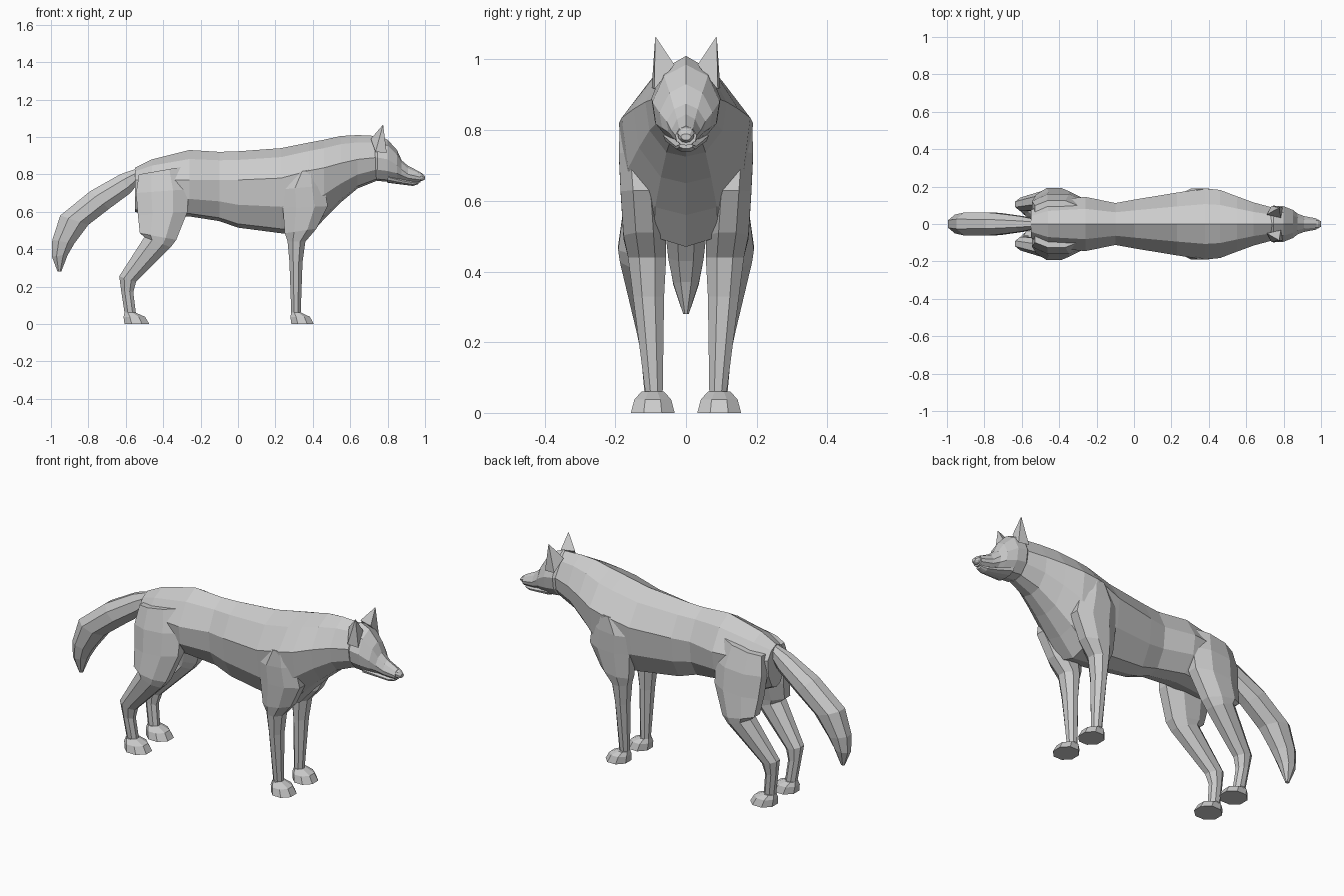
import bpy, bmesh
from math import cos, sin, pi
from mathutils import Vector


def loft(name, rings, mirror=False):
    """Skin a list of equal-sized point rings and cap both ends."""
    bm = bmesh.new()
    loops = [[bm.verts.new(p) for p in ring] for ring in rings]
    n = len(loops[0])
    for a, b in zip(loops, loops[1:]):
        for i in range(n):
            j = (i + 1) % n
            bm.faces.new((a[i], a[j], b[j], b[i]))
    bm.faces.new(loops[0])
    bm.faces.new(loops[-1])
    bmesh.ops.recalc_face_normals(bm, faces=bm.faces)
    mesh = bpy.data.meshes.new(name)
    bm.to_mesh(mesh)
    bm.free()
    obj = bpy.data.objects.new(name, mesh)
    bpy.context.collection.objects.link(obj)
    if mirror:
        mod = obj.modifiers.new("Mirror", 'MIRROR')
        mod.use_axis = (False, True, False)
        mod.use_clip = False
    return obj


def section(x, top, mid, bot, w, crest=0.56):
    """Symmetric ten-sided torso section at x."""
    up, dn = top - mid, mid - bot
    half = [(crest * w, top - 0.3 * up), (w, mid),
            (0.9 * w, mid - 0.52 * dn), (0.48 * w, bot + 0.08 * dn)]
    pts = [(0, top)] + half + [(0, bot)] + [(-y, z) for y, z in reversed(half)]
    return [Vector((x, y, z)) for y, z in pts]


def limb(fx, fz, bx, bz, y, w):
    """Eight-sided ring spanning a front and a back point in the xz plane."""
    f, b = Vector((fx, 0, fz)), Vector((bx, 0, bz))
    c, h = (f + b) / 2, (f - b) / 2
    k = 1 / cos(pi / 8)
    out = []
    for i in range(8):
        t = pi / 8 + i * pi / 4
        out.append(c + h * cos(t) * k + Vector((0, y + w * sin(t) * k, 0)))
    return out


# Torso and neck
loft("body", [section(*s) for s in [
    (-0.55, 0.835, 0.77, 0.60, 0.075),
    (-0.46, 0.88, 0.77, 0.56, 0.125),
    (-0.26, 0.93, 0.77, 0.575, 0.145),
    (-0.10, 0.92, 0.77, 0.55, 0.112),
    (0.00, 0.923, 0.77, 0.515, 0.13),
    (0.23, 0.94, 0.78, 0.485, 0.168),
    (0.38, 0.97, 0.82, 0.47, 0.19),
    (0.46, 0.985, 0.835, 0.56, 0.182),
    (0.55, 1.005, 0.86, 0.65, 0.148),
    (0.64, 1.01, 0.88, 0.725, 0.115),
    (0.74, 1.005, 0.89, 0.765, 0.088)]])

# Head with muzzle
loft("head", [section(*s) for s in [
    (0.71, 0.985, 0.89, 0.79, 0.07, 0.65),
    (0.745, 1.01, 0.89, 0.765, 0.098, 0.65),
    (0.80, 0.985, 0.88, 0.76, 0.095, 0.65),
    (0.85, 0.93, 0.85, 0.765, 0.075, 0.62),
    (0.875, 0.875, 0.825, 0.765, 0.055, 0.6),
    (0.91, 0.845, 0.80, 0.76, 0.042, 0.6),
    (0.975, 0.812, 0.785, 0.757, 0.03, 0.65)]])
loft("lower_jaw", [section(*s) for s in [
    (0.80, 0.80, 0.785, 0.755, 0.065),
    (0.88, 0.78, 0.765, 0.745, 0.042),
    (0.935, 0.765, 0.755, 0.738, 0.03),
    (0.965, 0.765, 0.757, 0.748, 0.02)]])
loft("nose", [section(*s) for s in [
    (0.965, 0.815, 0.795, 0.765, 0.025, 0.75),
    (0.985, 0.805, 0.79, 0.765, 0.023, 0.75),
    (1.00, 0.79, 0.782, 0.772, 0.014, 0.75)]])

# Ears: four-sided spikes
base = [(0.785, 0.033, 0.985), (0.795, 0.09, 0.915),
        (0.735, 0.097, 0.92), (0.71, 0.05, 0.99)]
tip = Vector((0.776, 0.087, 1.066))
loft("ear", [[Vector(p) for p in base],
             [tip + (Vector(p) - tip) * 0.03 for p in base]], mirror=True)

# Front legs
loft("front_leg", [limb(*r) for r in [
    (0.42, 0.83, 0.31, 0.81, 0.145, 0.042),
    (0.46, 0.74, 0.24, 0.72, 0.135, 0.055),
    (0.48, 0.63, 0.24, 0.62, 0.125, 0.06),
    (0.42, 0.51, 0.25, 0.485, 0.117, 0.06),
    (0.36, 0.44, 0.265, 0.44, 0.110, 0.054),
    (0.345, 0.33, 0.275, 0.33, 0.106, 0.044),
    (0.335, 0.05, 0.285, 0.05, 0.09, 0.024)]], mirror=True)

# Hind legs
loft("hind_leg", [limb(*r) for r in [
    (-0.30, 0.84, -0.53, 0.80, 0.08, 0.045),
    (-0.265, 0.72, -0.545, 0.70, 0.095, 0.065),
    (-0.27, 0.60, -0.535, 0.58, 0.11, 0.065),
    (-0.33, 0.45, -0.525, 0.485, 0.132, 0.06),
    (-0.36, 0.41, -0.50, 0.465, 0.132, 0.055),
    (-0.545, 0.225, -0.635, 0.255, 0.105, 0.036),
    (-0.56, 0.17, -0.625, 0.18, 0.10, 0.028),
    (-0.545, 0.05, -0.605, 0.05, 0.092, 0.025)]], mirror=True)

# Paws
for name, x in (("front_paw", 0.28), ("hind_paw", -0.612)):
    s = 1.0 if x > 0 else 1.1
    loft(name, [limb(x + a * s, z, x + b, z, 0.094, w) for a, z, b, w in [
        (0.125, 0.0, 0.005, 0.062), (0.105, 0.038, 0.0, 0.052),
        (0.06, 0.06, 0.005, 0.032)]], mirror=True)

# Tail
loft("tail", [limb(*r) for r in [
    (-0.52, 0.77, -0.53, 0.835, 0, 0.025),
    (-0.575, 0.70, -0.63, 0.80, 0, 0.042),
    (-0.69, 0.615, -0.79, 0.71, 0, 0.06),
    (-0.80, 0.53, -0.95, 0.58, 0, 0.062),
    (-0.875, 0.43, -0.993, 0.45, 0, 0.05),
    (-0.91, 0.37, -0.995, 0.36, 0, 0.036),
    (-0.945, 0.28, -0.965, 0.28, 0, 0.008)]])
